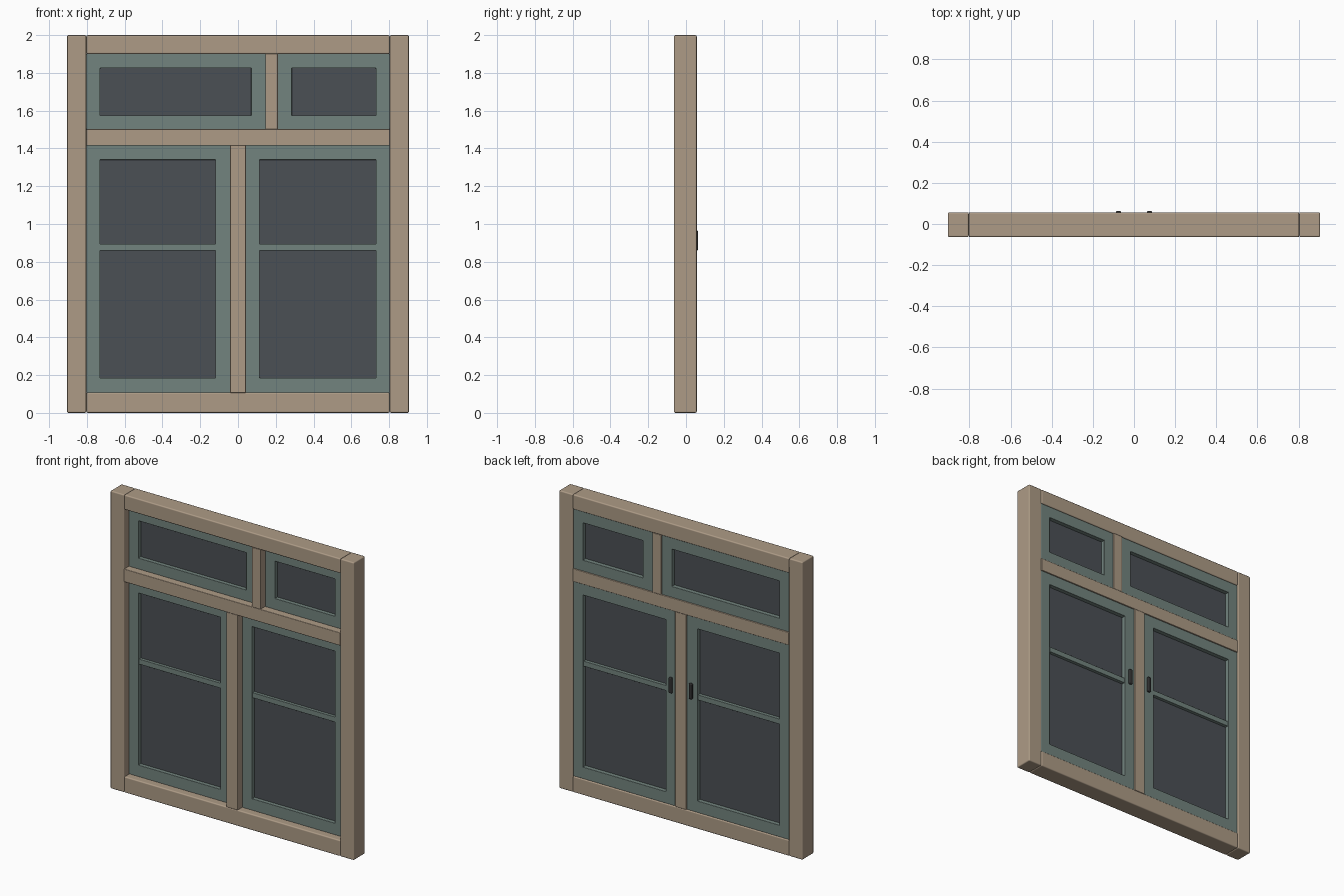
import bpy

if "Cube" in bpy.data.objects:
    bpy.data.objects.remove(bpy.data.objects["Cube"])


def material(name, rgb):
    m = bpy.data.materials.new(name)
    m.diffuse_color = (*rgb, 1)
    m.use_nodes = True
    m.node_tree.nodes["Principled BSDF"].inputs["Base Color"].default_value = m.diffuse_color
    return m


WOOD = material("wood", (0.42, 0.33, 0.24))
PAINT = material("sash_paint", (0.17, 0.23, 0.21))
GLASS = material("glass", (0.07, 0.08, 0.09))
METAL = material("dark_metal", (0.03, 0.03, 0.03))


def add_mesh(name, verts, faces, mat, bevel=0.0, segments=2):
    me = bpy.data.meshes.new(name)
    me.from_pydata(verts, [], faces)
    me.materials.append(mat)
    ob = bpy.data.objects.new(name, me)
    bpy.context.collection.objects.link(ob)
    if bevel:
        for p in me.polygons:
            p.use_smooth = True
        b = ob.modifiers.new("bevel", 'BEVEL')
        b.width = bevel
        b.segments = segments
        b.limit_method = 'ANGLE'
        b.harden_normals = True
    return ob


def box(name, x, y, z, mat, bevel=0.0, segments=2):
    verts = [(a, b, c) for a in x for b in y for c in z]
    faces = [(0, 1, 3, 2), (4, 6, 7, 5), (0, 4, 5, 1),
             (2, 3, 7, 6), (0, 2, 6, 4), (1, 5, 7, 3)]
    return add_mesh(name, verts, faces, mat, bevel, segments)


def ring(name, outer, inner, y, mat, bevel):
    """Rectangular frame; outer/inner are (x0, x1, z0, z1)."""
    verts = []
    for yy in y:
        for x0, x1, z0, z1 in (outer, inner):
            verts += [(x0, yy, z0), (x1, yy, z0), (x1, yy, z1), (x0, yy, z1)]
    faces = []
    for i in range(4):
        j = (i + 1) % 4
        faces += [(i, j, 4 + j, 4 + i), (8 + j, 8 + i, 12 + i, 12 + j),
                  (j, i, 8 + i, 8 + j), (4 + i, 4 + j, 12 + j, 12 + i)]
    return add_mesh(name, verts, faces, mat, bevel)


# Outer frame
FY = (-0.064, 0.057)
for side, s in (("left", -1), ("right", 1)):
    box(f"{side}_post", sorted((s * 0.803, s * 0.905)), FY, (0, 2), WOOD, 0.008)
box("top_rail", (-0.803, 0.803), FY, (1.9, 2), WOOD, 0.008)
box("bottom_rail", (-0.803, 0.803), FY, (0, 0.108), WOOD, 0.008)
box("transom", (-0.803, 0.803), FY, (1.415, 1.502), WOOD, 0.004)
box("lower_mullion", (-0.042, 0.042), FY, (0.106, 1.417), WOOD, 0.004)
box("upper_mullion", (0.145, 0.212), FY, (1.5, 1.902), WOOD, 0.004)

# Sashes with glass panes
SY = (-0.014, 0.050)
GY = (0.012, 0.022)
sashes = {
    "lower_left": ((-0.802, -0.041, 0.107, 1.416), (-0.73, -0.12, 0.185, 1.34)),
    "lower_right": ((0.041, 0.802, 0.107, 1.416), (0.115, 0.73, 0.185, 1.34)),
    "upper_left": ((-0.802, 0.146, 1.501, 1.901), (-0.73, 0.07, 1.575, 1.825)),
    "upper_right": ((0.211, 0.802, 1.501, 1.901), (0.285, 0.73, 1.575, 1.825)),
}
for name, (outer, inner) in sashes.items():
    ring(f"{name}_sash", outer, inner, SY, PAINT, 0.002)
    x = (inner[0] - 0.005, inner[1] + 0.005)
    box(f"{name}_glass", x, GY, (inner[2] - 0.005, inner[3] + 0.005), GLASS)
    if name.startswith("lower"):
        box(f"{name}_glazing_bar", x, (-0.008, 0.044), (0.86, 0.895), PAINT, 0.002)

# Handles on the inside face
for side, s in (("left", -1), ("right", 1)):
    box(f"{side}_handle", sorted((s * 0.063, s * 0.087)), (0.046, 0.064),
        (0.86, 0.965), METAL, 0.006, 3)
